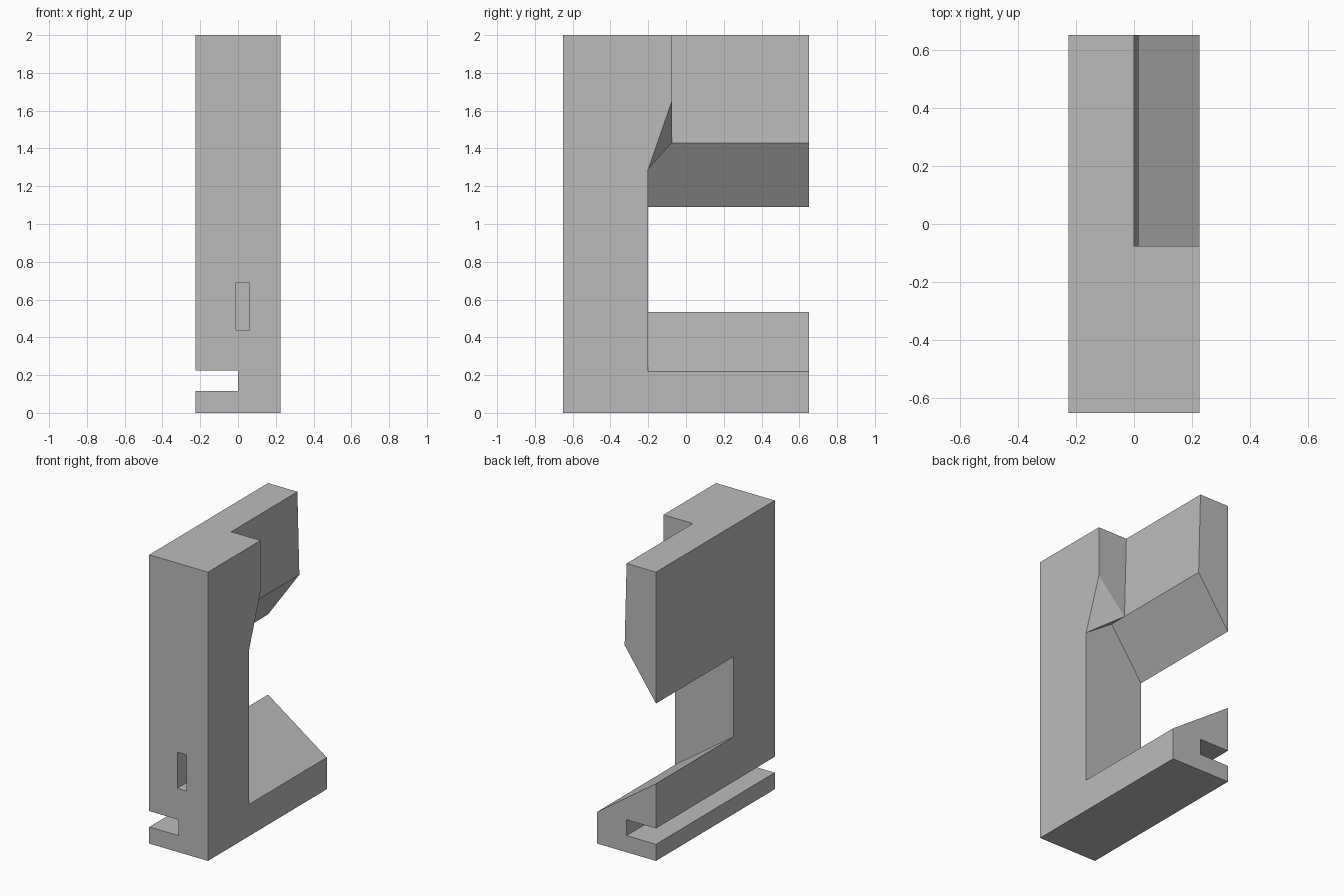
import bpy
import bmesh

cube = bpy.data.objects.get("Cube")
if cube:
    bpy.data.objects.remove(cube, do_unlink=True)

# One plain grey for the whole bracket
grey = bpy.data.materials.new("plain_grey")
grey.use_nodes = True
colour = (0.5, 0.5, 0.5, 1)
grey.diffuse_color = colour
grey.node_tree.nodes["Principled BSDF"].inputs["Base Color"].default_value = colour

W = 0.225                            # half width
FRONT, POST_BACK, LIP, BACK = -0.65, -0.2, -0.075, 0.65
TOP = 2.0
SLOT_LOW, SLOT_HIGH = 0.115, 0.225
KNEE = (0.015, 1.43)                 # outer lower corner of the upper jaw


def finish(name, bm):
    bmesh.ops.recalc_face_normals(bm, faces=bm.faces)
    mesh = bpy.data.meshes.new(name)
    bm.to_mesh(mesh)
    bm.free()
    mesh.materials.append(grey)
    obj = bpy.data.objects.new(name, mesh)
    bpy.context.collection.objects.link(obj)
    return obj


def prism(name, profile, y0, y1):
    """Extrude an x-z outline from y0 to y1."""
    bm = bmesh.new()
    face = bm.faces.new([bm.verts.new((x, y0, z)) for x, z in profile])
    grown = bmesh.ops.extrude_face_region(bm, geom=[face])["geom"]
    verts = [g for g in grown if isinstance(g, bmesh.types.BMVert)]
    bmesh.ops.translate(bm, verts=verts, vec=(0, y1 - y0, 0))
    return finish(name, bm)


def slotted(top_left, top_right):
    """Outline with the side slot near the foot and the given top heights."""
    return [(-W, 0), (W, 0), (W, top_right), (-W, top_left), (-W, SLOT_HIGH),
            (0, SLOT_HIGH), (0, SLOT_LOW), (-W, SLOT_LOW)]


# Upright post with a blind pocket in its front
post = prism("post", slotted(TOP, TOP), FRONT, POST_BACK)
pocket = prism("pocket_cutter", [(-0.01, 0.44), (0.06, 0.44), (0.06, 0.69), (-0.01, 0.69)],
               FRONT - 0.1, FRONT + 0.2)
pocket.hide_render = True
pocket.hide_set(True)
cut = post.modifiers.new("pocket", 'BOOLEAN')
cut.operation = 'DIFFERENCE'
cut.solver = 'EXACT'
cut.object = pocket

# Foot with a sloping top, and upper jaw with a bevelled underside
prism("lower_jaw", slotted(0.535, 0.22), POST_BACK, BACK)
prism("upper_jaw", [(-W, 1.09), KNEE, (0, TOP), (-W, TOP)], POST_BACK, BACK)

# Thickened shoulder where the post meets the upper jaw
bm = bmesh.new()
x, z = KNEE
corners = [(W, POST_BACK, 1.29), (W, LIP, 1.65), (x, LIP, z), (x, POST_BACK, z),
           (W, POST_BACK, TOP), (W, LIP, TOP), (0, LIP, TOP), (0, POST_BACK, TOP)]
for co in corners:
    bm.verts.new(co)
bmesh.ops.convex_hull(bm, input=bm.verts)
finish("shoulder", bm)
